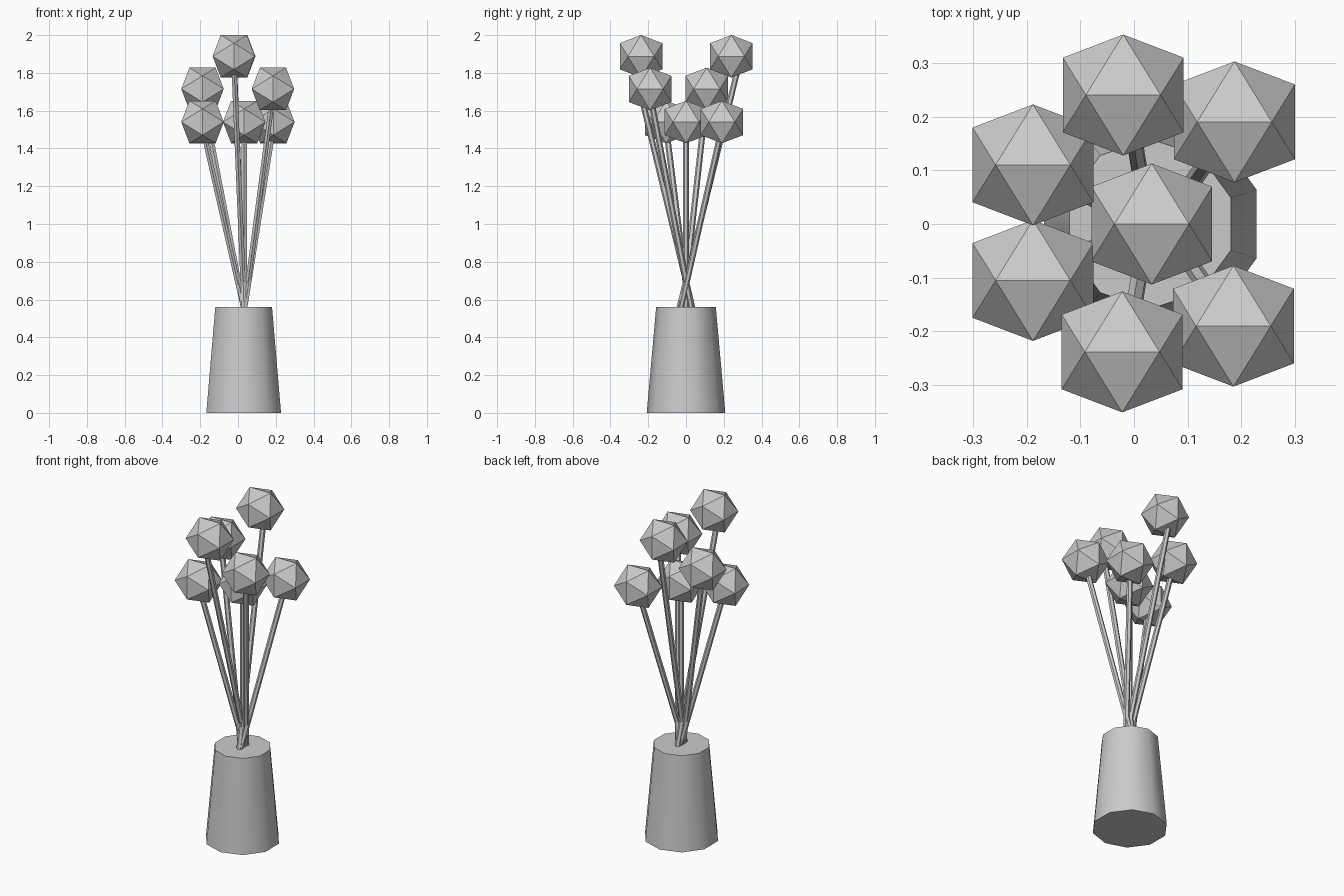
import bpy, bmesh, math
from mathutils import Vector

if "Cube" in bpy.data.objects:
    bpy.data.objects.remove(bpy.data.objects["Cube"])

grey = bpy.data.materials.new("plain_grey")
grey.diffuse_color = (0.6, 0.6, 0.6, 1)
grey.use_nodes = True
grey.node_tree.nodes["Principled BSDF"].inputs["Base Color"].default_value = grey.diffuse_color


def make_object(name, bm):
    bmesh.ops.recalc_face_normals(bm, faces=bm.faces[:])
    mesh = bpy.data.meshes.new(name)
    bm.to_mesh(mesh)
    bm.free()
    mesh.materials.append(grey)
    ob = bpy.data.objects.new(name, mesh)
    bpy.context.collection.objects.link(ob)
    return ob


def tube(name, a, b, r1, r2, sides, turn=0.0):
    """Capped tapered tube with level ends at points a and b."""
    bm = bmesh.new()
    rings = []
    for c, r in ((a, r1), (b, r2)):
        rings.append([bm.verts.new((c[0] + r * math.cos(turn + math.tau * i / sides),
                                    c[1] + r * math.sin(turn + math.tau * i / sides), c[2]))
                      for i in range(sides)])
    lo, hi = rings
    for i in range(sides):
        j = (i + 1) % sides
        bm.faces.new((lo[i], lo[j], hi[j], hi[i]))
    bm.faces.new(lo)
    bm.faces.new(hi)
    return make_object(name, bm)


def flower_head(name, centre, b=0.1125):
    """Icosahedron from three golden rectangles, ridge along x on top."""
    a = b / 1.618034
    bm = bmesh.new()
    for s in (-1, 1):
        for t in (-1, 1):
            for p in ((s * a, 0, t * b), (0, s * b, t * a), (s * b, t * a, 0)):
                bm.verts.new(Vector(p) + Vector(centre))
    bmesh.ops.convex_hull(bm, input=bm.verts[:])
    return make_object(name, bm)


# Vase: ten-sided, smooth around the wall, closed top
vase = tube("vase", (0.03, 0, 0), (0.03, 0, 0.56), 0.208, 0.158, 10, math.pi / 2)
bpy.context.view_layer.objects.active = vase
vase.select_set(True)
bpy.ops.object.shade_smooth_by_angle(angle=math.radians(40))
vase.select_set(False)

# Flowers: head centre, and how far the stem leans beyond the head in y
flowers = [
    ((-0.02, 0.24, 1.888), 1.18),
    ((-0.022, -0.238, 1.888), 1.18),
    ((0.187, 0.19, 1.54), 1.0),
    ((0.185, -0.19, 1.715), 1.0),
    ((-0.188, 0.11, 1.715), 1.0),
    ((-0.188, -0.105, 1.54), 1.0),
    ((0.033, 0.0, 1.54), 1.0),
]
for n, ((x, y, z), lean) in enumerate(flowers, 1):
    flower_head(f"flower_head_{n}", (x, y, z))
    # Stems cross just above the vase
    tube(f"stem_{n}", (0.033, -0.16 * y, 0.54), (x, y * lean, z - 0.03),
         0.016, 0.016, 6, math.pi / 6)
